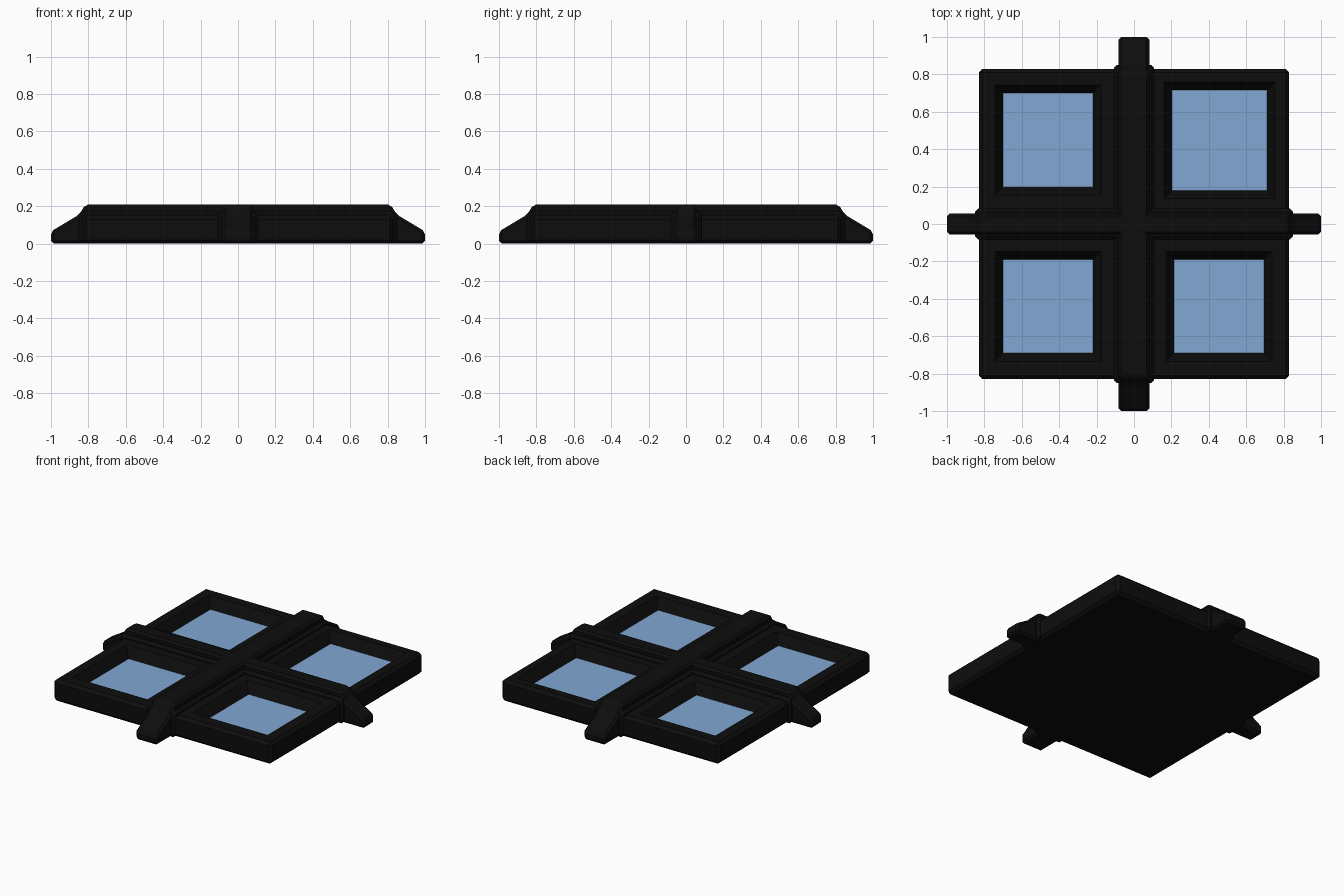
import bpy, bmesh

if "Cube" in bpy.data.objects:
    bpy.data.objects.remove(bpy.data.objects["Cube"])


def material(name, rgb):
    m = bpy.data.materials.new(name)
    m.diffuse_color = (*rgb, 1)
    m.use_nodes = True
    m.node_tree.nodes["Principled BSDF"].inputs["Base Color"].default_value = m.diffuse_color
    return m


BLACK = material("matte black", (0.004, 0.004, 0.004))
BLUE = material("glass blue", (0.22, 0.39, 0.65))


def make(name, bm, mat, bevel=0):
    bmesh.ops.recalc_face_normals(bm, faces=bm.faces[:])
    if bevel:
        bmesh.ops.bevel(bm, geom=bm.edges[:], offset=bevel, segments=1,
                        affect='EDGES', clamp_overlap=True)
    me = bpy.data.meshes.new(name)
    bm.to_mesh(me)
    bm.free()
    me.materials.append(mat)
    ob = bpy.data.objects.new(name, me)
    bpy.context.collection.objects.link(ob)
    return ob


def frustum(name, low, high, z0, z1, mat, bevel=0):
    """Block between two rectangles given as (x0, x1, y0, y1)."""
    bm = bmesh.new()
    rings = []
    for (x0, x1, y0, y1), z in ((low, z0), (high, z1)):
        rings.append([bm.verts.new((x, y, z)) for x, y in
                      ((x0, y0), (x1, y0), (x1, y1), (x0, y1))])
    a, b = rings
    bm.faces.new(a[::-1])
    bm.faces.new(b)
    for i in range(4):
        j = (i + 1) % 4
        bm.faces.new((a[i], a[j], b[j], b[i]))
    return make(name, bm, mat, bevel)


def beam(name, half_profile, hw, along_y, bevel):
    """Side profile (distance, height), mirrored and extruded to width."""
    prof = half_profile + [(-d, z) for d, z in reversed(half_profile)]
    bm = bmesh.new()
    sides = [[bm.verts.new((s * hw, d, z) if along_y else (d, s * hw, z))
              for d, z in prof] for s in (-1, 1)]
    a, b = sides
    bm.faces.new(a)
    bm.faces.new(b[::-1])
    for i in range(len(prof)):
        j = (i + 1) % len(prof)
        bm.faces.new((a[i], a[j], b[j], b[i]))
    return make(name, bm, BLACK, bevel)


# Square base slab with chamfered edges
S = 0.83
slab = frustum("frame", (-S, S, -S, S), (-S, S, -S, S), 0, 0.15, BLACK, 0.02)

# Four sloped window recesses, each with a blue pane on its floor
windows = {
    "front_left": (-0.70, -0.22, -0.69, -0.19),
    "front_right": (0.215, 0.695, -0.69, -0.19),
    "back_left": (-0.70, -0.22, 0.20, 0.70),
    "back_right": (0.205, 0.71, 0.18, 0.715),
}


def grow(r, d):
    return (r[0] - d, r[1] + d, r[2] - d, r[3] + d)


for key, r in windows.items():
    cutter = frustum("recess_cutter_" + key, r, grow(r, 0.05),
                     0.075, 0.16, BLACK)
    cutter.hide_render = True
    cutter.display_type = 'WIRE'
    mod = slab.modifiers.new("recess", 'BOOLEAN')
    mod.operation = 'DIFFERENCE'
    mod.solver = 'EXACT'
    mod.object = cutter
    frustum("pane_" + key, grow(r, 0.001), grow(r, 0.001), 0.074, 0.081, BLUE)

# Crossing beams whose ends slope down into feet, over wider root strips
arm = [(1.0, 0), (1.0, 0.065), (0.85, 0.155), (0.815, 0.21)]
root = [(0.85, 0), (0.85, 0.15), (0.83, 0.175)]
for name, hw, along_y in (("cross_beam", 0.057, False), ("long_beam", 0.082, True)):
    beam(name, arm, hw, along_y, 0.015)
    beam(name + "_root", root, hw + 0.025, along_y, 0.018)
